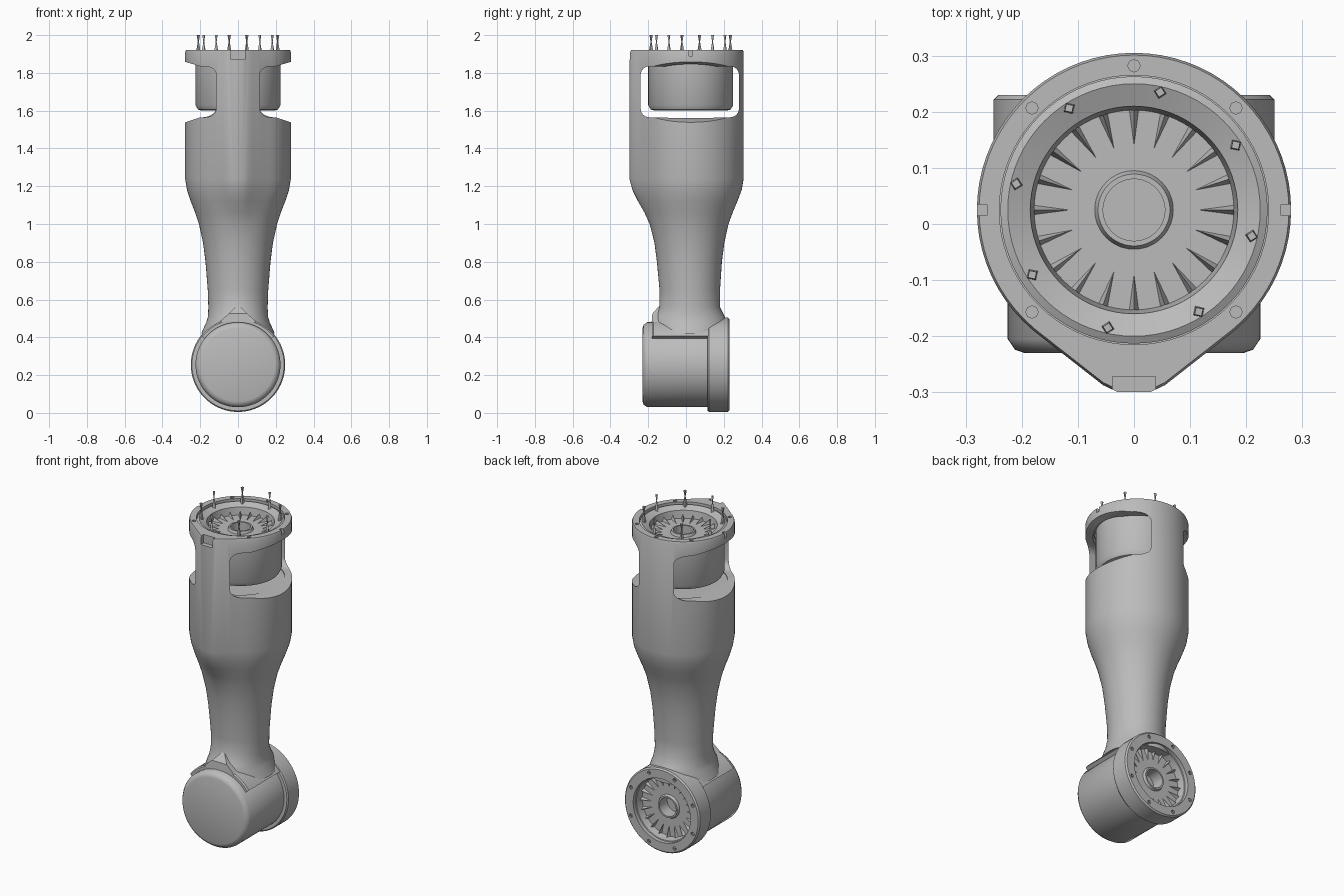
import bpy, bmesh, math
from mathutils import Matrix, Vector

if "Cube" in bpy.data.objects:
    bpy.data.objects.remove(bpy.data.objects["Cube"], do_unlink=True)

GREY = (0.5, 0.5, 0.5, 1)
metal = bpy.data.materials.new("plain grey metal")
metal.use_nodes = True
metal.diffuse_color = GREY
metal.node_tree.nodes["Principled BSDF"].inputs["Base Color"].default_value = GREY

SIDES = 72
TOP = Matrix.Translation((0, 0.025, 0))
HUB = Matrix.Translation((0, 0, 0.255)) @ Matrix.Rotation(-math.pi / 2, 4, "X")


def finish(bm, name, matrix=Matrix()):
    bmesh.ops.remove_doubles(bm, verts=bm.verts, dist=1e-5)
    bmesh.ops.transform(bm, matrix=matrix, verts=bm.verts)
    bmesh.ops.recalc_face_normals(bm, faces=bm.faces)
    mesh = bpy.data.meshes.new(name)
    bm.to_mesh(mesh)
    bm.free()
    mesh.materials.append(metal)
    ob = bpy.data.objects.new(name, mesh)
    bpy.context.collection.objects.link(ob)
    return ob


def loft(name, sections, matrix=Matrix(), ring=False):
    """Skin a list of equal closed sections; cap the ends unless they join."""
    bm = bmesh.new()
    rows = [[bm.verts.new(p) for p in s] for s in sections]
    n = len(rows[0])
    pairs = list(zip(rows, rows[1:])) + ([(rows[-1], rows[0])] if ring else [])
    for a, b in pairs:
        for i in range(n):
            j = (i + 1) % n
            bm.faces.new((a[i], a[j], b[j], b[i]))
    if not ring:
        bm.faces.new(rows[0])
        bm.faces.new(rows[-1])
    return finish(bm, name, matrix)


def circle(r, h, n=SIDES):
    return [(r * math.cos(t), r * math.sin(t), h)
            for t in (math.tau * i / n for i in range(n))]


def lathe(name, profile, matrix, ring=False, n=SIDES):
    return loft(name, [circle(r, h, n) for r, h in profile], matrix, ring)


def box(name, lo, hi):
    bm = bmesh.new()
    bmesh.ops.create_cube(bm, size=1)
    lo, hi = Vector(lo), Vector(hi)
    size = hi - lo
    return finish(bm, name, Matrix.Translation((lo + hi) / 2) @ Matrix.Diagonal((*size, 1)))


def polar(r, degrees, h=0):
    a = math.radians(degrees)
    return Matrix.Translation((r * math.cos(a), r * math.sin(a), h)) @ Matrix.Rotation(a, 4, "Z")


def studs(name, places, profile, matrix, n=8):
    """One mesh holding the same small turned shape at many places."""
    bm = bmesh.new()
    for place in places:
        rows = [[bm.verts.new(place @ Vector(p)) for p in circle(r, h, n)] for r, h in profile]
        for a, b in zip(rows, rows[1:]):
            for i in range(n):
                bm.faces.new((a[i], a[i - 1], b[i - 1], b[i]))
        bm.faces.new(rows[0])
        bm.faces.new(rows[-1])
    return finish(bm, name, matrix)


def carve(ob, cutters):
    bpy.context.view_layer.objects.active = ob
    for c in cutters:
        c.hide_render = True
        m = ob.modifiers.new("cut", "BOOLEAN")
        m.operation, m.solver, m.object = "DIFFERENCE", "EXACT", c
        bpy.ops.object.modifier_apply(modifier=m.name)
        bpy.data.objects.remove(c, do_unlink=True)


# Arm: round section whose front grows into a blunt keel higher up
def arm_section(z, rx, ry, cy, keel):
    phi, pts = math.radians(38), []
    for i in range(SIDES):
        t = math.tau * (i / SIDES - 0.5)
        a, k = abs(t), 1.0
        if a < phi:
            k += keel * (min(1 / math.cos(phi - a), 1.16 / math.cos(a)) - 1)
        pts.append((rx * k * math.sin(t), cy - ry * k * math.cos(t), z))
    return pts


arm = loft("arm_housing", [arm_section(*row) for row in (
    (0.42, 0.195, 0.20, 0.02, 0), (0.48, 0.168, 0.203, 0.02, 0),
    (0.51, 0.159, 0.185, 0.02, 0), (0.56, 0.157, 0.16, 0.02, 0),
    (0.65, 0.16, 0.16, 0.02, 0), (0.8, 0.172, 0.172, 0.018, 0),
    (0.9, 0.185, 0.185, 0.018, 0), (1.0, 0.207, 0.207, 0.018, 0.1),
    (1.06, 0.227, 0.227, 0.02, 0.35), (1.12, 0.25, 0.25, 0.022, 0.65),
    (1.18, 0.27, 0.27, 0.025, 0.9), (1.24, 0.28, 0.28, 0.025, 1),
    (1.91, 0.28, 0.28, 0.025, 1), (1.92, 0.276, 0.276, 0.025, 1))])


# Side windows: rounded slot through the housing, flared at its mouth
def slot(x, z0, z1, y0=-0.24, y1=0.28, r=0.045):
    pts = []
    corners = ((y1 - r, z1 - r), (y0 + r, z1 - r), (y0 + r, z0 + r), (y1 - r, z0 + r))
    for q, (y, z) in enumerate(corners):
        for s in range(7):
            a = math.pi / 2 * (q + s / 6)
            pts.append((x, y + r * math.cos(a), z + r * math.sin(a)))
    return pts


window = loft("window_cutter", [slot(-0.32, 1.525, 1.87), slot(-0.2, 1.565, 1.835),
                                slot(0.2, 1.565, 1.835), slot(0.32, 1.525, 1.87)])
HOLE = [(0.011, -0.03), (0.011, 0.03)]
carve(arm, [
    lathe("cavity_cutter", [(0.24, 1.56), (0.24, 2)], TOP),
    window,
    box("front_notch_cutter", (-0.038, -0.4, 1.87), (0.038, -0.272, 2)),
    box("left_notch_cutter", (0.262, 0.015, 1.89), (0.4, 0.035, 2)),
    box("right_notch_cutter", (-0.4, 0.015, 1.89), (-0.262, 0.035, 2)),
    studs("hole_cutter", [polar(0.257, a, 1.92) for a in (45, 90, 135, 225, 315)], HOLE, TOP)])


# Motor end: stepped recess with a hollow shaft, used at both joints
def motor(name, start, face, matrix):
    ob = lathe(name, start + [
        (0.225, face - 0.06), (0.238, face - 0.055), (0.238, face - 0.015),
        (0.225, face - 0.008), (0.185, face - 0.025), (0.178, face - 0.07),
        (0.07, face - 0.07), (0.064, face - 0.055), (0.055, face - 0.055),
        (0.055, face - 0.13)], matrix)
    # Sloping ribs around the recess
    bm = bmesh.new()
    for i in range(20):
        place = polar(0, i * 18, face - 0.072)
        foot = [(0.11, 0, 0), (0.178, -0.009, 0), (0.178, 0.009, 0)]
        ridge = (0.178, 0, 0.025)
        v = [bm.verts.new(place @ Vector(p)) for p in foot + [ridge]]
        for f in ((0, 1, 2), (0, 1, 3), (1, 2, 3), (0, 2, 3)):
            bm.faces.new([v[k] for k in f])
    ribs = finish(bm, name + "_ribs", matrix)
    return [ob, ribs]


upper = motor("upper_motor", [(0.19, 1.6), (0.212, 1.606), (0.225, 1.63)], 1.92, TOP)
lower = motor("lower_motor", [(0.195, -0.23), (0.212, -0.224), (0.225, -0.205)], 0.23, HUB)

# Thin pins standing on the upper ring
pins = studs("mounting_pins", [polar(0.215, 32.5 + 45 * i) for i in range(8)],
             [(0.012, 1.9), (0.01, 1.925), (0.003, 1.965), (0.009, 2.0)], TOP, 4)

# Lower joint: rear ring
rear_ring = lathe("rear_joint_ring", [
    (0.22, 0.115), (0.244, 0.115), (0.25, 0.122), (0.25, 0.222),
    (0.242, 0.23), (0.19, 0.23), (0.19, 0.2), (0.22, 0.2)], HUB, ring=True)
carve(rear_ring, [studs("ring_hole_cutter", [polar(0.222, 22.5 + 45 * i, 0.23)
                                             for i in range(8)], HOLE, HUB)])

# Lower joint: saddle wrapped over the top of the motor
saddle_rows = []
for i in range(25):
    a = math.radians(38 + 104 * i / 24)
    c, s = math.cos(a), math.sin(a)
    saddle_rows.append([(r * c, y, 0.255 + r * s) for r, y in (
        (0.22, -0.18), (0.24, -0.18), (0.247, -0.173), (0.247, 0.13), (0.22, 0.13))])
saddle = loft("joint_saddle", saddle_rows)

# Small peaked gusset at the foot of the arm
gusset = loft("front_gusset", [
    [(-0.1, -0.182, 0.48), (0.1, -0.182, 0.48), (0.1, -0.08, 0.48), (-0.1, -0.08, 0.48)],
    [(-0.05, -0.178, 0.525), (0.05, -0.178, 0.525), (0.05, -0.08, 0.525), (-0.05, -0.08, 0.525)],
    [(-0.004, -0.136, 0.573), (0.004, -0.136, 0.573), (0.004, -0.09, 0.573), (-0.004, -0.09, 0.573)]])

# Smooth shading with crisp edges
for ob in [arm, rear_ring, saddle] + upper + lower:
    bpy.ops.object.select_all(action="DESELECT")
    ob.select_set(True)
    bpy.context.view_layer.objects.active = ob
    bpy.ops.object.shade_smooth_by_angle(angle=math.radians(40))
